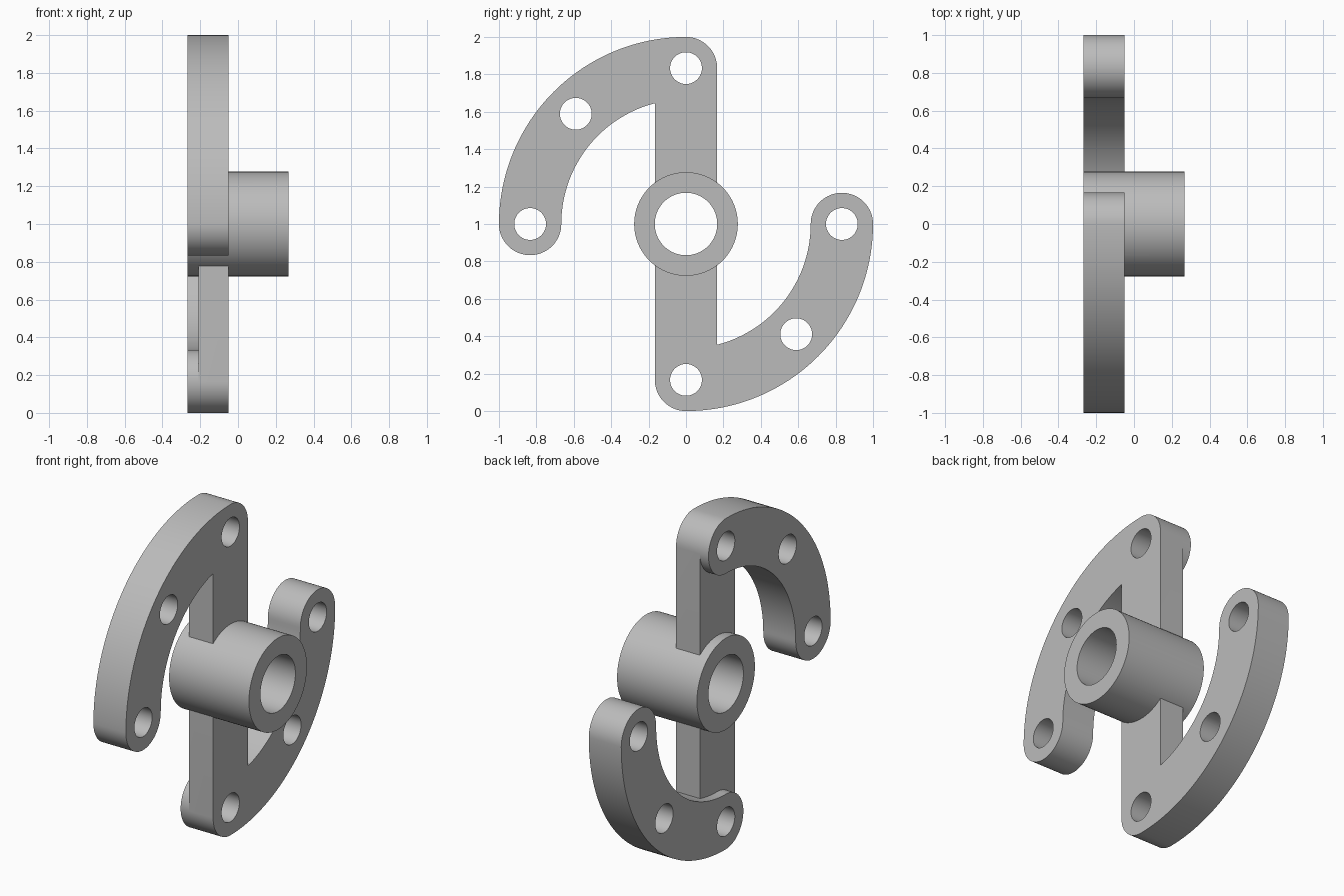
import bpy, bmesh
from math import pi, sin, cos, radians
from mathutils import Vector

cube = bpy.data.objects.get("Cube")
if cube:
    bpy.data.objects.remove(cube, do_unlink=True)

# Shared dimensions; the pivot axis runs along x through z = 1
BACK, BAR_BACK, PLATE_FRONT, HUB_FRONT = -0.267, -0.21, -0.05, 0.267
MID_R, HALF_W = 5 / 6, 1 / 6
HUB_R, BORE_R, HOLE_R = 0.277, 0.167, 0.085

steel = bpy.data.materials.new("plain grey")
steel.use_nodes = True
GREY = (0.5, 0.5, 0.5, 1)
steel.diffuse_color = GREY
steel.node_tree.nodes["Principled BSDF"].inputs["Base Color"].default_value = GREY


def arc(cy, cz, r, start, end, steps):
    """Points on a circle in the y-z plane, angles in degrees."""
    turns = [radians(start + (end - start) * i / steps) for i in range(steps + 1)]
    return [(cy + r * cos(a), cz + r * sin(a)) for a in turns]


def extrude(name, outline, x0, x1):
    """Solid made by extruding a y-z outline along x."""
    bm = bmesh.new()
    face = bm.faces.new([bm.verts.new((x0, y, z)) for y, z in outline])
    grown = bmesh.ops.extrude_face_region(bm, geom=[face])["geom"]
    moved = [v for v in grown if isinstance(v, bmesh.types.BMVert)]
    bmesh.ops.translate(bm, verts=moved, vec=Vector((x1 - x0, 0, 0)))
    bmesh.ops.recalc_face_normals(bm, faces=bm.faces)
    mesh = bpy.data.meshes.new(name)
    bm.to_mesh(mesh)
    bm.free()
    mesh.materials.append(steel)
    obj = bpy.data.objects.new(name, mesh)
    bpy.context.collection.objects.link(obj)
    return obj


def disc(name, y, z, r, x0, x1, steps=64):
    return extrude(name, arc(y, z, r, 0, 360, steps)[:-1], x0, x1)


def combine(target, other, operation):
    """Apply a boolean and discard the second solid."""
    bpy.context.view_layer.objects.active = target
    mod = target.modifiers.new("join", 'BOOLEAN')
    mod.operation, mod.object, mod.solver = operation, other, 'EXACT'
    bpy.ops.object.modifier_apply(modifier=mod.name)
    bpy.data.objects.remove(other, do_unlink=True)


# Straight crossbar, thinner than the arms
w = HALF_W
body = extrude("rotary_arm", [(-w, 1 - MID_R), (w, 1 - MID_R), (w, 1 + MID_R), (-w, 1 + MID_R)],
               BAR_BACK, PLATE_FRONT)

# Two quarter-circle arms with rounded ends, half a turn apart
for turn in (0, 180):
    def end_centre(angle):
        a = radians(angle + turn)
        return MID_R * cos(a), 1 + MID_R * sin(a)
    outline = arc(0, 1, MID_R + w, 90 + turn, 180 + turn, 48)
    outline += arc(*end_centre(180), w, 180 + turn, 360 + turn, 32)[1:]
    outline += arc(0, 1, MID_R - w, 180 + turn, 90 + turn, 48)[1:]
    outline += arc(*end_centre(90), w, -90 + turn, 90 + turn, 32)[1:-1]
    combine(body, extrude("curved_arm", outline, BACK, PLATE_FRONT), 'UNION')

# Hub and its bore
combine(body, disc("hub", 0, 1, HUB_R, BACK, HUB_FRONT, 96), 'UNION')
combine(body, disc("bore", 0, 1, BORE_R, -0.5, 0.5, 96), 'DIFFERENCE')

# Three screw holes through each arm
for angle in (90, 135, 180, 270, 315, 360):
    a = radians(angle)
    combine(body, disc("screw_hole", MID_R * cos(a), 1 + MID_R * sin(a), HOLE_R, -0.5, 0.5, 48),
            'DIFFERENCE')

# Smooth round walls with crisp rims
bpy.ops.object.select_all(action='DESELECT')
body.select_set(True)
bpy.context.view_layer.objects.active = body
bpy.ops.object.shade_smooth_by_angle(angle=radians(30))
